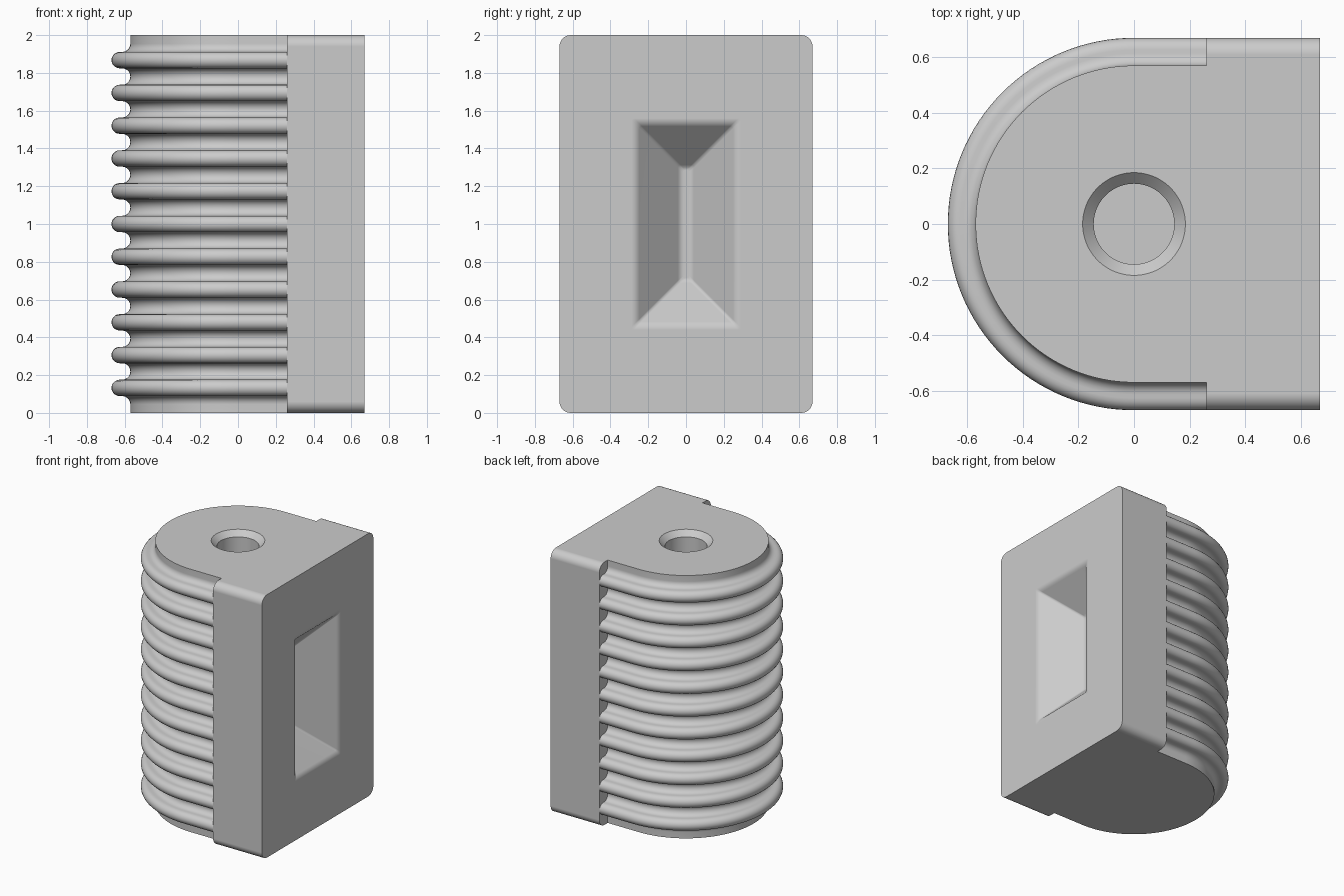
import bpy
import bmesh
from math import sin, cos, pi
from mathutils import Vector

cube = bpy.data.objects.get("Cube")
if cube:
    bpy.data.objects.remove(cube, do_unlink=True)

HEIGHT = 2.0
OUTER, INNER = 0.67, 0.57      # rib tip and groove radii
SPLIT = 0.26                   # where the ribbed body meets the block
RIBS = 11
STEP = 0.1735
R = STEP / 4                   # rib and groove rounding

grey = bpy.data.materials.new("light_grey")
grey.use_nodes = True
grey.diffuse_color = (0.6, 0.6, 0.6, 1)
grey.node_tree.nodes["Principled BSDF"].inputs["Base Color"].default_value = (0.6, 0.6, 0.6, 1)


def make_object(name, bm):
    bmesh.ops.recalc_face_normals(bm, faces=bm.faces[:])
    mesh = bpy.data.meshes.new(name)
    bm.to_mesh(mesh)
    bm.free()
    mesh.materials.append(grey)
    obj = bpy.data.objects.new(name, mesh)
    bpy.context.collection.objects.link(obj)
    return obj


def loft(name, loops):
    """Skin closed loops of points and cap both ends."""
    bm = bmesh.new()
    rings = [[bm.verts.new(p) for p in loop] for loop in loops]
    n = len(rings[0])
    for a, b in zip(rings, rings[1:]):
        for i in range(n):
            j = (i + 1) % n
            bm.faces.new((a[i], a[j], b[j], b[i]))
    bm.faces.new(rings[0])
    bm.faces.new(rings[-1][::-1])
    return make_object(name, bm)


def cut(target, cutter):
    mod = target.modifiers.new("cut", 'BOOLEAN')
    mod.operation = 'DIFFERENCE'
    mod.solver = 'EXACT'
    mod.object = cutter
    activate(target)
    bpy.ops.object.modifier_apply(modifier=mod.name)
    bpy.data.objects.remove(cutter, do_unlink=True)


def activate(obj):
    bpy.ops.object.select_all(action='DESELECT')
    obj.select_set(True)
    bpy.context.view_layer.objects.active = obj


def finish(obj):
    activate(obj)
    bpy.ops.object.shade_smooth_by_angle(angle=pi / 6)
    mod = obj.modifiers.new("weighted_normal", 'WEIGHTED_NORMAL')
    mod.keep_sharp = True


# Ribbed body: rounded ribs and grooves stacked into a wall profile
SEG = 10
profile = [(INNER, 0)]
for k in range(RIBS):
    z = HEIGHT / 2 + (k - (RIBS - 1) / 2) * STEP
    # upper half of the groove below, then the rib
    first = 0 if k == 0 else -SEG // 2
    for s in range(first, SEG // 2 + 1):
        a = pi * s / SEG
        profile.append((INNER + R - R * cos(a), z - 2 * R + R * sin(a)))
    for s in range(SEG + 1):
        a = -pi / 2 + pi * s / SEG
        profile.append((OUTER - R + R * cos(a), z + R * sin(a)))
top_z = profile[-1][1] + R
for s in range(SEG // 2 + 1):
    a = -pi / 2 + pi / 2 * s / (SEG // 2)
    profile.append((INNER + R - R * cos(a), top_z + R * sin(a)))
profile.append((INNER, HEIGHT))

# Horizontal path: straight, half circle, straight
ARC = 64
path = [(SPLIT, pi / 2)] + [(0, pi / 2 + pi * i / ARC) for i in range(ARC + 1)] + [(SPLIT, 3 * pi / 2)]
loops = [[Vector((x + r * cos(a), r * sin(a), z)) for x, a in path] for r, z in profile]
body = loft("ribbed_body", loops)

# Countersunk blind hole in the top
hole_profile = [(0.145, 1.1), (0.145, HEIGHT - 0.04), (0.185, HEIGHT), (0.185, HEIGHT + 0.1)]
hole = loft("hole_cutter", [[(r * cos(2 * pi * i / 64), r * sin(2 * pi * i / 64), z)
                             for i in range(64)] for r, z in hole_profile])
cut(body, hole)
finish(body)


def rounded_rect(x, hy, hz, r, seg=8):
    """Rounded rectangle across x, centred at mid height."""
    pts = []
    for c, (sy, sz) in enumerate(((1, 1), (-1, 1), (-1, -1), (1, -1))):
        for s in range(seg + 1):
            a = pi / 2 * (c + s / seg)
            pts.append((x, sy * (hy - r) + r * cos(a), HEIGHT / 2 + sz * (hz - r) + r * sin(a)))
    return pts


# Mounting block with rounded long edges
block = loft("mounting_block", [rounded_rect(x, OUTER, HEIGHT / 2, 0.06) for x in (SPLIT, OUTER)])

# Sloped pocket in the flat side: soft rim, even slopes, narrow floor
SOFT, EDGE = 0.06, 0.025
steps = [(-EDGE, -0.05)]
for s in range(7):
    a = pi / 4 * s / 6
    steps.append((-EDGE + SOFT * sin(a), SOFT - SOFT * cos(a)))
steps += [(0.222, 0.222), (0.235, 0.232), (0.25, 0.236)]
pocket = loft("pocket_cutter", [rounded_rect(OUTER - d, 0.265 - i, 0.525 + 0.01 - i, 0.014, 3)
                                for i, d in steps])
cut(block, pocket)
finish(block)
